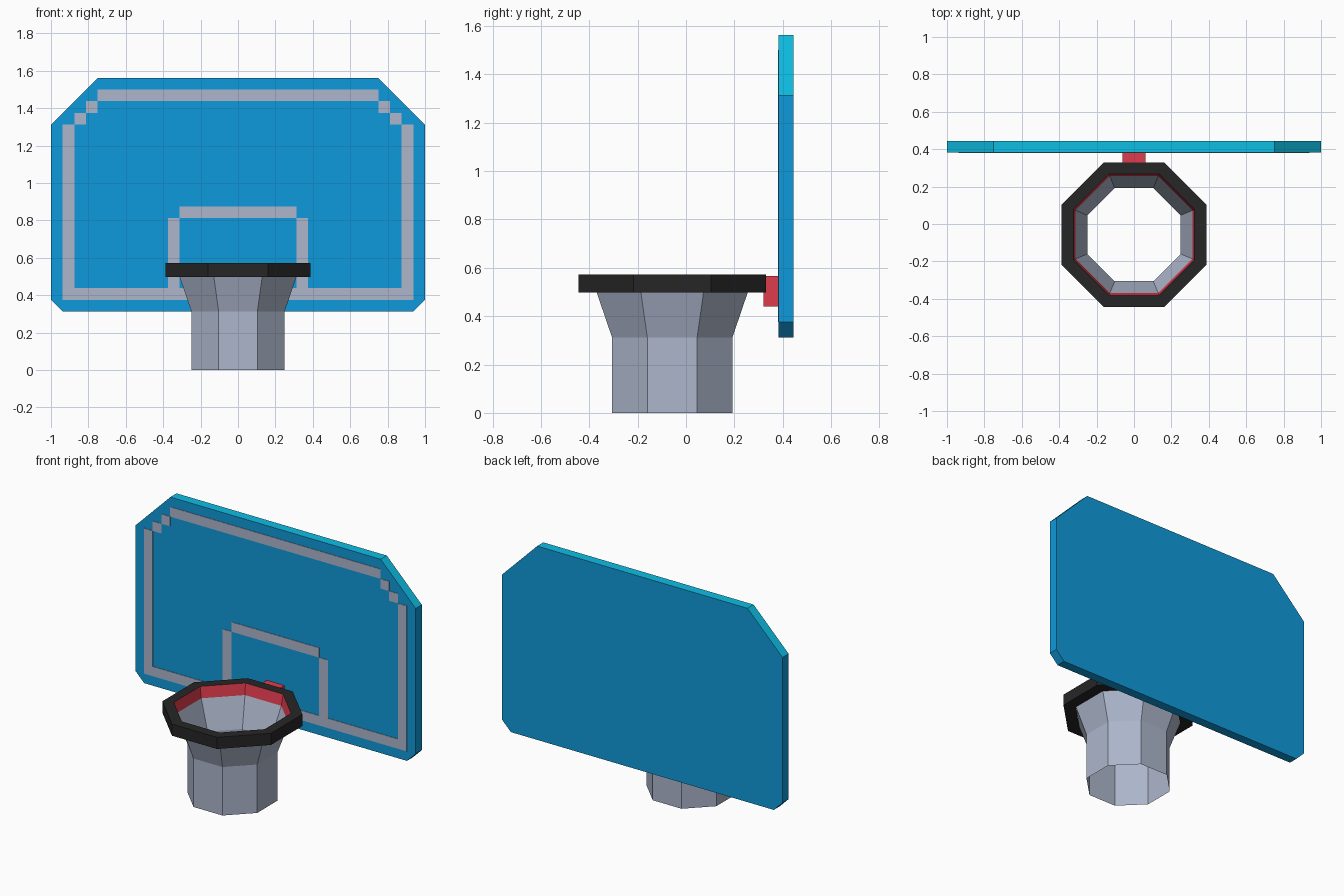
import bpy, bmesh, math

if "Cube" in bpy.data.objects:
    bpy.data.objects.remove(bpy.data.objects["Cube"])

def material(name, r, g, b):
    lin = lambda c: (c / 255 / 12.92) if c < 10 else ((c / 255 + 0.055) / 1.055) ** 2.4
    m = bpy.data.materials.new(name)
    m.diffuse_color = (lin(r), lin(g), lin(b), 1)
    m.use_nodes = True
    m.node_tree.nodes["Principled BSDF"].inputs["Base Color"].default_value = m.diffuse_color
    return m

BLUE = material("board_blue", 15, 154, 219)
CYAN = material("edge_cyan", 14, 190, 228)
GREY = material("light_grey", 172, 182, 203)
BLACK = material("rim_black", 38, 38, 38)
RED = material("bracket_red", 224, 60, 76)

def finish(name, bm, *mats):
    mesh = bpy.data.meshes.new(name)
    bm.to_mesh(mesh)
    bm.free()
    for m in mats:
        mesh.materials.append(m)
    ob = bpy.data.objects.new(name, mesh)
    bpy.context.collection.objects.link(ob)
    return ob

def add_box(bm, x0, x1, y0, y1, z0, z1):
    vs = bmesh.ops.create_cube(bm, size=1)["verts"]
    for v in vs:
        v.co = (x1 if v.co.x > 0 else x0, y1 if v.co.y > 0 else y0, z1 if v.co.z > 0 else z0)

def octagon_loft(profile, closed=False):
    """Sweep (apothem, z) points round an eight-sided ring; returns bmesh and faces per segment."""
    bm = bmesh.new()
    rings = []
    for a, z in profile:
        r = a / math.cos(math.pi / 8)
        rings.append([bm.verts.new((r * math.cos((k + .5) * math.pi / 4),
                                    CENTRE_Y + r * math.sin((k + .5) * math.pi / 4), z))
                      for k in range(8)])
    if closed:
        rings.append(rings[0])
    segments = []
    for lo, hi in zip(rings, rings[1:]):
        segments.append([bm.faces.new((lo[k], lo[(k + 1) % 8], hi[(k + 1) % 8], hi[k]))
                         for k in range(8)])
    bmesh.ops.recalc_face_normals(bm, faces=bm.faces)
    return bm, segments

CENTRE_Y = -0.057
FRONT, BACK = 0.3825, 0.445
U = 1 / 16  # line width and step size

# Backboard: chamfered outline, upward-facing edges in cyan
half = [(15 * U, 5 * U), (1, 6 * U), (1, 21 * U), (.75, 25 * U)]
outline = half + [(-x, z) for x, z in reversed(half)]
bm = bmesh.new()
face = bm.faces.new([bm.verts.new((x, FRONT, z)) for x, z in outline])
ext = bmesh.ops.extrude_face_region(bm, geom=[face], use_keep_orig=True)
for v in ext["geom"]:
    if isinstance(v, bmesh.types.BMVert):
        v.co.y = BACK
bmesh.ops.recalc_face_normals(bm, faces=bm.faces)
for f in bm.faces:
    f.material_index = 1 if f.normal.z > 0.5 else 0
finish("backboard", bm, BLUE, CYAN)

# Painted lines: thin plates on the board front, mirrored left and right
bm = bmesh.new()
def stripe(x0, x1, z0, z1):
    add_box(bm, x0 * U, x1 * U, FRONT - .003, FRONT + .001, z0 * U, z1 * U)
stripe(-15, 15, 6, 7)       # border bottom
stripe(-12, 12, 23, 24)     # border top
stripe(-5, 5, 13, 14)       # target top
for x0, x1, z0, z1 in [(14, 15, 7, 21), (13, 14, 21, 22), (12, 13, 22, 23), (5, 6, 7, 13)]:
    stripe(x0, x1, z0, z1)
    stripe(-x1, -x0, z0, z1)
finish("painted_lines", bm, GREY)

# Rim: octagonal ring with a red inner wall
bm, segs = octagon_loft([(.387, .497), (.387, .572), (.324, .572), (.313, .497)], closed=True)
for f in segs[2]:
    f.material_index = 1
finish("rim", bm, BLACK, RED)

# Net: open octagonal sleeve, flared at the top
bm, _ = octagon_loft([(.249, 0), (.249, .3125), (.313, .5)])
finish("net", bm, GREY)

# Bracket joining rim and board
bm = bmesh.new()
add_box(bm, -U, U, .32, FRONT + .001, .44, .565)
finish("bracket", bm, RED)
